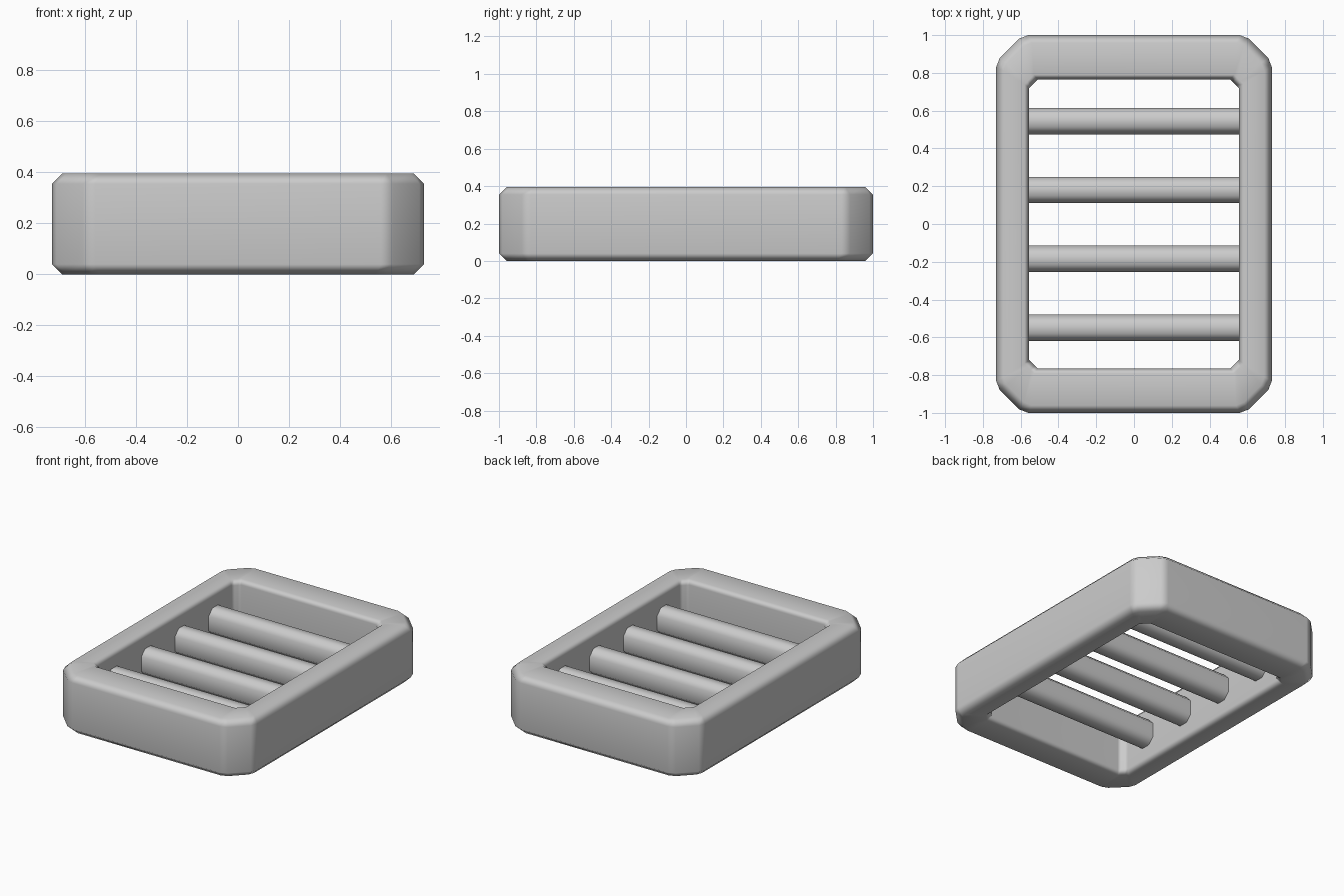
import bpy, bmesh, math

if "Cube" in bpy.data.objects:
    bpy.data.objects.remove(bpy.data.objects["Cube"])


def finish(bm, name):
    bmesh.ops.recalc_face_normals(bm, faces=bm.faces)
    mesh = bpy.data.meshes.new(name)
    bm.to_mesh(mesh)
    bm.free()
    mesh.shade_smooth()
    mesh.set_sharp_from_angle(angle=math.radians(55))
    ob = bpy.data.objects.new(name, mesh)
    bpy.context.collection.objects.link(ob)
    wn = ob.modifiers.new("weighted_normals", 'WEIGHTED_NORMAL')
    wn.keep_sharp = True
    return ob


def outline(hx, hy, c, bulge):
    """Rectangle with four-point corners; bulge 0 gives a straight chamfer."""
    a, b = (0.72, 0.11) if bulge else (2 / 3, 1 / 3)
    near = b if bulge else 1 - a
    q = [(hx, hy - c), (hx - near * c, hy - a * c),
         (hx - a * c, hy - near * c), (hx - c, hy)]
    pts = []
    for sx, sy in ((1, 1), (-1, 1), (-1, -1), (1, -1)):
        corner = [(sx * x, sy * y) for x, y in q]
        pts += corner if sx * sy > 0 else corner[::-1]
    return pts


# Frame: closed section swept round the outlines
bm = bmesh.new()
H = 0.395
section = [(0.69, 0.96, 0.15, 1, 0.0), (0.73, 1.0, 0.17, 1, 0.04),
           (0.73, 1.0, 0.17, 1, H - 0.04), (0.69, 0.96, 0.15, 1, H),
           (0.58, 0.79, 0.05, 0, H), (0.555, 0.765, 0.045, 0, H - 0.03),
           (0.555, 0.765, 0.045, 0, 0.03), (0.58, 0.79, 0.05, 0, 0.0)]
rings = [[bm.verts.new((x, y, z)) for x, y in outline(hx, hy, c, k)]
         for hx, hy, c, k, z in section]
for i, ring in enumerate(rings):
    nxt = rings[(i + 1) % len(rings)]
    n = len(ring)
    for j in range(n):
        k = (j + 1) % n
        bm.faces.new((ring[j], ring[k], nxt[k], nxt[j]))
finish(bm, "frame")

# Cross bars: chamfered eight-sided rods
for i in range(4):
    y0, z0, w, h, c = 0.545 - 0.365 * i, 0.2, 0.07, 0.09, 0.04
    prof = [(w, h - c), (w - c, h), (c - w, h), (-w, h - c),
            (-w, c - h), (c - w, -h), (w - c, -h), (w, c - h)]
    bm = bmesh.new()
    ends = [[bm.verts.new((x, y0 + y, z0 + z)) for y, z in prof]
            for x in (-0.56, 0.56)]
    for j in range(8):
        k = (j + 1) % 8
        bm.faces.new((ends[0][j], ends[0][k], ends[1][k], ends[1][j]))
    for e in ends:
        bm.faces.new(e)
    finish(bm, f"cross_bar_{i + 1}")
